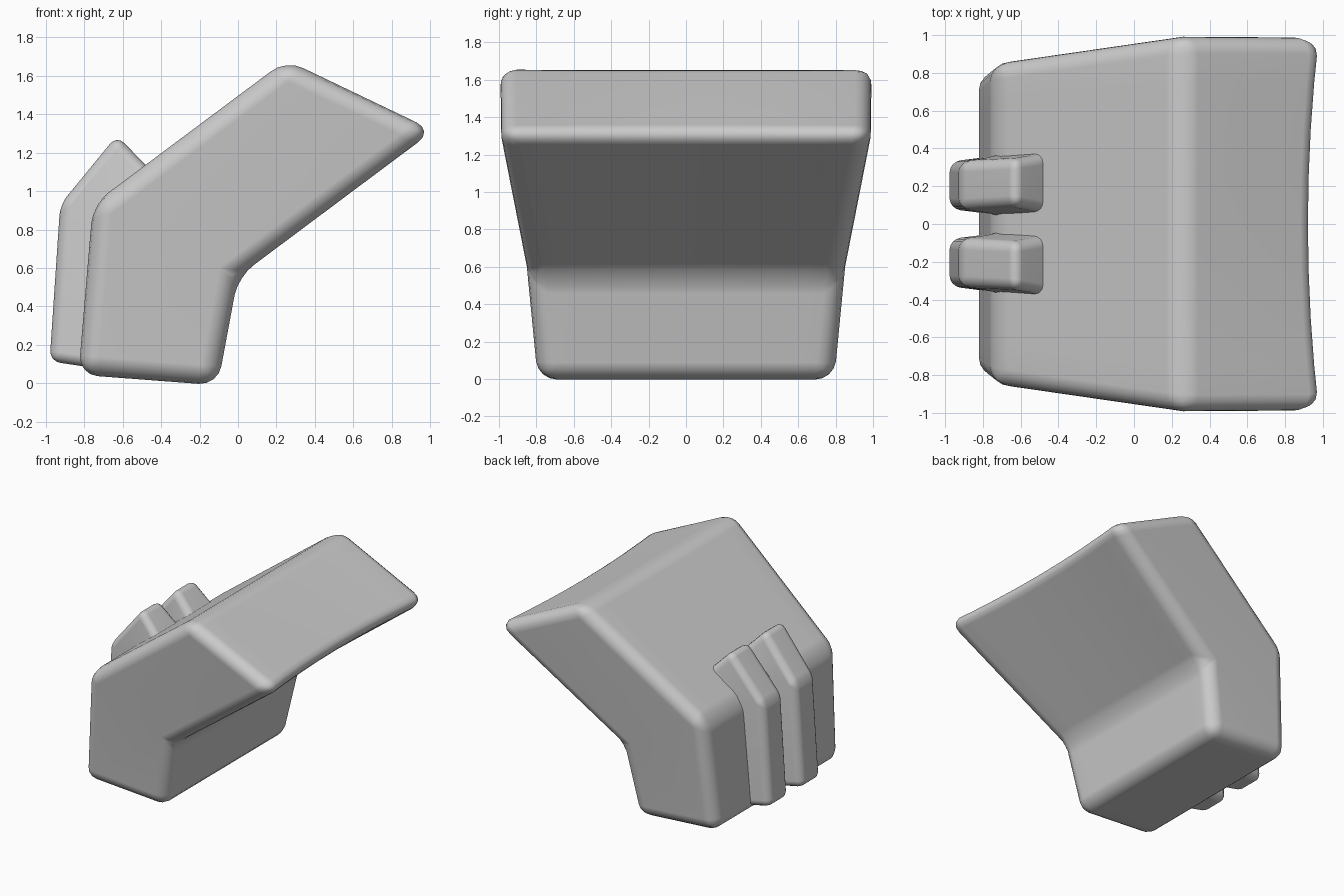
import bpy, bmesh

if "Cube" in bpy.data.objects:
    bpy.data.objects.remove(bpy.data.objects["Cube"])


def finish(bm, name, width):
    """Turn a bmesh cage into a smooth object with rounded edges."""
    bmesh.ops.recalc_face_normals(bm, faces=bm.faces)
    for f in bm.faces:
        f.smooth = True
    me = bpy.data.meshes.new(name)
    bm.to_mesh(me)
    bm.free()
    ob = bpy.data.objects.new(name, me)
    bpy.context.collection.objects.link(ob)
    bev = ob.modifiers.new("round_edges", 'BEVEL')
    bev.width = width
    bev.segments = 4
    bev.limit_method = 'ANGLE'
    bev.angle_limit = 0.42
    wn = ob.modifiers.new("even_shading", 'WEIGHTED_NORMAL')
    wn.keep_sharp = False
    return ob


# Main bent body: side profile corners as (x, z, half width)
profile = [(-0.83, 0.045, 0.80), (-0.105, -0.01, 0.79), (0.0, 0.555, 0.85),
           (1.03, 1.315, 1.0), (0.25, 1.682, 1.005), (-0.755, 0.932, 0.86)]
bm = bmesh.new()
strips = 8
rows = []
for i in range(strips + 1):
    u = -1 + 2 * i / strips
    row = []
    for k, (x, z, w) in enumerate(profile):
        if k == 3:                      # tip edge is hollowed in the middle
            x -= 0.06 * (1 - u * u)
        row.append(bm.verts.new((x, u * w, z)))
    rows.append(row)
for a, b in zip(rows, rows[1:]):
    for k in range(6):
        j = (k + 1) % 6
        bm.faces.new((a[k], a[j], b[j], b[k]))
for r in (rows[0], rows[-1]):
    bm.faces.new((r[0], r[1], r[2], r[5]))
    bm.faces.new((r[5], r[2], r[3], r[4]))
finish(bm, "bent_body", 0.10)


# Raised ribs: stations of (base x, base z, top x, top z, centre y)
stations = [(-0.78, 0.085, -0.98, 0.115, 0.205),
            (-0.745, 0.925, -0.925, 0.93, 0.205),
            (-0.48, 1.135, -0.63, 1.29, 0.22)]
levels = [(-0.25, 0.165), (0.2, 0.145), (1.0, 0.125)]   # height, half width


def rib(name, side):
    bm = bmesh.new()
    rings = []
    for t, w in levels:
        pts = []
        for s, order in ((-1, stations), (1, stations[::-1])):
            for bx, bz, tx, tz, cy in order:
                pts.append(bm.verts.new((bx + (tx - bx) * t, side * (cy + s * w),
                                         bz + (tz - bz) * t)))
        rings.append(pts)
    for a, b in zip(rings, rings[1:]):
        for k in range(6):
            j = (k + 1) % 6
            bm.faces.new((a[k], a[j], b[j], b[k]))
    top = rings[-1]
    bm.faces.new((top[0], top[1], top[4], top[5]))
    bm.faces.new((top[1], top[2], top[3], top[4]))
    finish(bm, name, 0.055)


rib("rib_left", 1)
rib("rib_right", -1)
